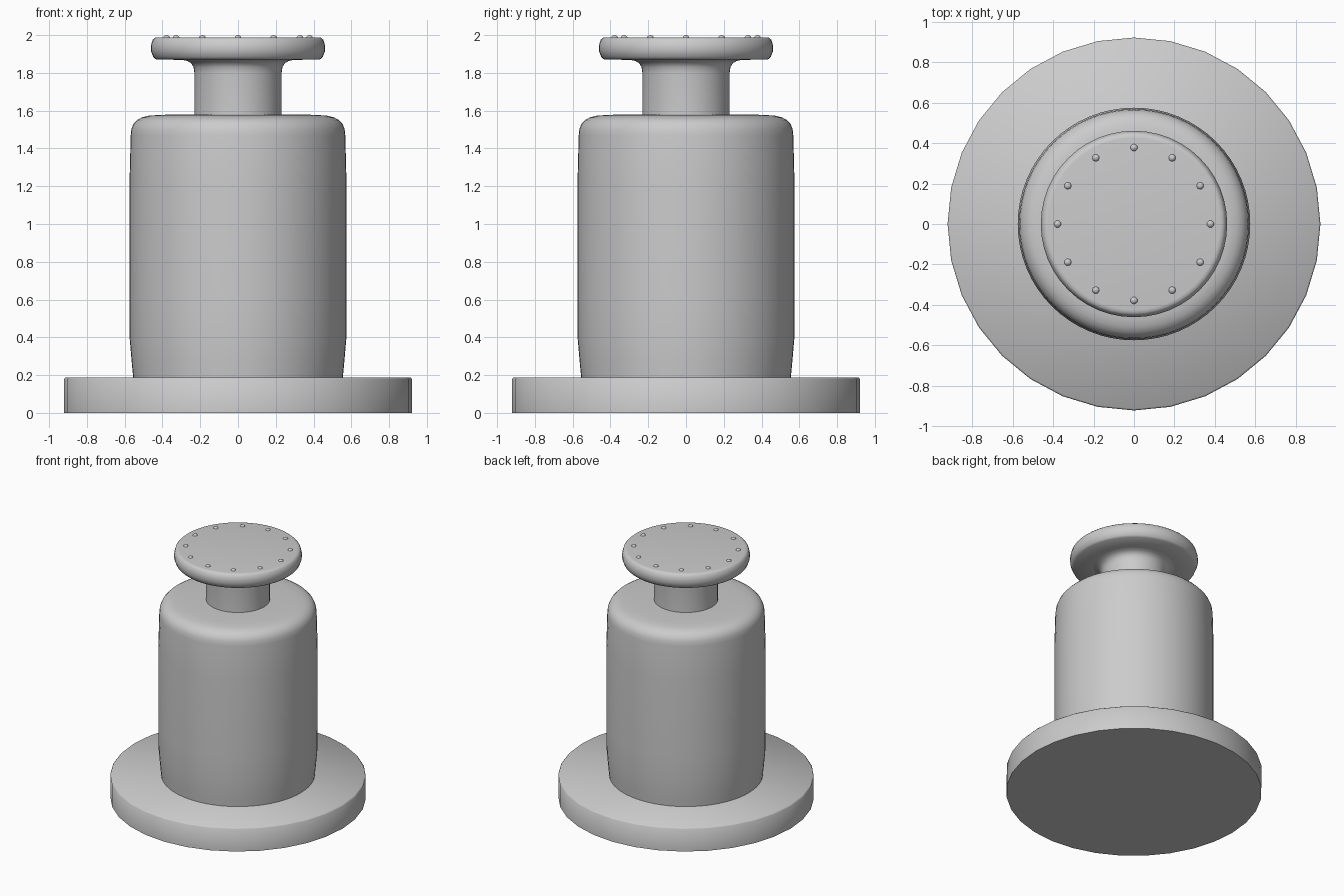
import bpy
import bmesh
import math

if "Cube" in bpy.data.objects:
    bpy.data.objects.remove(bpy.data.objects["Cube"])

grey = bpy.data.materials.new("plain grey")
grey.diffuse_color = (0.6, 0.6, 0.6, 1)
grey.use_nodes = True
grey.node_tree.nodes["Principled BSDF"].inputs["Base Color"].default_value = grey.diffuse_color


def finish(name, bm, angle=40):
    bmesh.ops.recalc_face_normals(bm, faces=bm.faces)
    mesh = bpy.data.meshes.new(name)
    bm.to_mesh(mesh)
    bm.free()
    mesh.materials.append(grey)
    obj = bpy.data.objects.new(name, mesh)
    bpy.context.collection.objects.link(obj)
    bpy.ops.object.select_all(action='DESELECT')
    obj.select_set(True)
    bpy.context.view_layer.objects.active = obj
    bpy.ops.object.shade_smooth_by_angle(angle=math.radians(angle))
    return obj


def lathe(name, profile, sides, angle=40):
    """Turn a (radius, height) profile around z and cap both ends."""
    bm = bmesh.new()
    rings = [[bm.verts.new((r * math.cos(math.tau * i / sides),
                            r * math.sin(math.tau * i / sides), z))
              for i in range(sides)] for r, z in profile]
    for low, high in zip(rings, rings[1:]):
        for i in range(sides):
            j = (i + 1) % sides
            bm.faces.new((low[i], low[j], high[j], high[i]))
    bm.faces.new(rings[0][::-1])
    bm.faces.new(rings[-1])
    return finish(name, bm, angle)


# Flat base disc
lathe("base", [(0.922, 0), (0.922, 0.178), (0.914, 0.187)], 32, 50)

# Main body: tapered foot and rounded shoulder
lathe("body", [(0.553, 0.17), (0.562, 0.26), (0.574, 0.40), (0.575, 0.60),
               (0.575, 1.20), (0.568, 1.47), (0.564, 1.505), (0.553, 1.53),
               (0.535, 1.55), (0.51, 1.564), (0.475, 1.573), (0.41, 1.578),
               (0.23, 1.581)], 64)

# Neck flaring out under the cap
lathe("neck", [(0.231, 1.57), (0.231, 1.80), (0.235, 1.83), (0.248, 1.851),
               (0.27, 1.864), (0.30, 1.87)], 48)

# Cap disc with rounded rim
lathe("cap", [(0.28, 1.868), (0.435, 1.872), (0.448, 1.883), (0.461, 1.915),
              (0.461, 1.945), (0.452, 1.975), (0.44, 1.986), (0.425, 1.988)], 48)

# Ring of rivets on the cap
for k in range(12):
    a = math.tau * k / 12
    bm = bmesh.new()
    bmesh.ops.create_uvsphere(bm, u_segments=16, v_segments=10, radius=0.019)
    bmesh.ops.translate(bm, verts=bm.verts,
                        vec=(0.378 * math.cos(a), 0.378 * math.sin(a), 1.981))
    finish(f"rivet_{k + 1}", bm)
